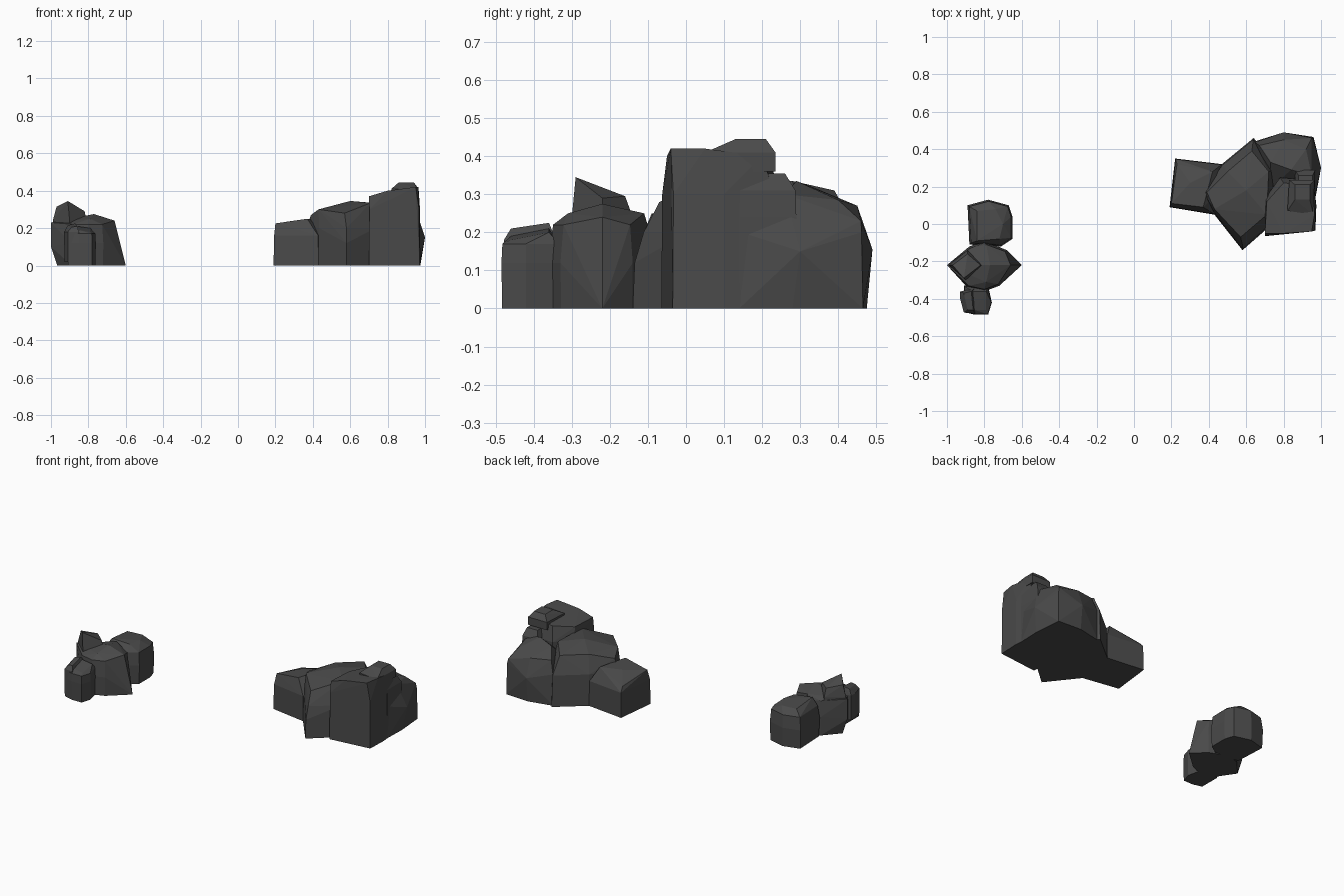
import bpy, bmesh
from mathutils import Vector

stone = bpy.data.materials.new("dark_stone")
stone.diffuse_color = (0.068, 0.068, 0.068, 1)


def rock(name, foot, levels, top):
    """Faceted boulder: hull of a footprint repeated at (height, scale) levels plus crown points."""
    cx = sum(p[0] for p in foot) / len(foot)
    cy = sum(p[1] for p in foot) / len(foot)
    bm = bmesh.new()
    for z, s in levels:
        for x, y in foot:
            bm.verts.new((cx + (x - cx) * s, cy + (y - cy) * s, z))
    for p in top:
        bm.verts.new(p)
    res = bmesh.ops.convex_hull(bm, input=bm.verts[:])
    junk = {g for k in ("geom_interior", "geom_unused") for g in res[k]
            if isinstance(g, bmesh.types.BMVert)}
    bmesh.ops.delete(bm, geom=list(junk), context='VERTS')
    bmesh.ops.recalc_face_normals(bm, faces=bm.faces[:])
    me = bpy.data.meshes.new(name)
    bm.to_mesh(me)
    bm.free()
    me.materials.append(stone)
    ob = bpy.data.objects.new(name, me)
    bpy.context.collection.objects.link(ob)
    return ob


# Small cluster on the left
rock("small_back_rock",
     [(-.89, .10), (-.78, .13), (-.67, .10), (-.65, .04), (-.65, -.08), (-.71, -.12), (-.88, -.11)],
     [(0, .97), (.12, 1), (.20, .93)],
     [(-.84, .07, .235), (-.74, .08, .235), (-.70, 0, .24), (-.72, -.08, .24), (-.84, -.09, .25)])
rock("small_middle_rock",
     [(-.97, -.22), (-.88, -.12), (-.80, -.09), (-.68, -.14), (-.65, -.22), (-.72, -.33), (-.80, -.36), (-.89, -.34)],
     [(0, .98), (.12, 1), (.22, .92)],
     [(-.60, -.22, 0), (-1.0, -.22, .10), (-1.0, -.22, .23), (-.66, -.22, .24),
      (-.79, -.11, .25), (-.77, -.22, .275), (-.79, -.31, .25)])
rock("small_peak",
     [(-.99, -.22), (-.90, -.30), (-.81, -.22), (-.89, -.14)],
     [(.1, 1), (.24, 1)],
     [(-.91, -.29, .345), (-.82, -.22, .29), (-.89, -.16, .295), (-.97, -.22, .315)])
rock("small_front_rock",
     [(-.91, -.47), (-.85, -.485), (-.78, -.485), (-.76, -.42), (-.78, -.33), (-.91, -.33)],
     [(0, .97), (.12, 1), (.17, .96)],
     [(-.85, -.46, .19), (-.79, -.46, .18), (-.79, -.36, .20), (-.86, -.36, .21)])
rock("small_front_slab",
     [(-.91, -.475), (-.85, -.48), (-.85, -.34), (-.93, -.36), (-.93, -.40)],
     [(.02, .96), (.18, .98)],
     [(-.89, -.46, .205), (-.86, -.46, .21), (-.87, -.36, .225), (-.91, -.37, .215)])

# Large cluster on the right
rock("large_left_rock",
     [(.19, .09), (.22, .35), (.34, .335), (.47, .32), (.50, .20), (.43, .05), (.32, .07)],
     [(0, 1), (.16, .98)],
     [(.20, .11, .225), (.23, .32, .19), (.30, .22, .24), (.37, .09, .25), (.42, .28, .25)])
rock("large_middle_rock",
     [(.36, .17), (.47, .32), (.64, .46), (.76, .30), (.74, .0), (.58, -.12), (.43, .05)],
     [(0, 1), (.20, .97)],
     [(.58, -.14, 0), (.58, -.135, .12), (.39, .17, .27), (.43, .08, .30), (.57, -.07, .28), (.50, .28, .31),
      (.60, .18, .345), (.63, .39, .31), (.71, .05, .335), (.72, .28, .335)])
rock("large_back_rock",
     [(.64, .44), (.80, .475), (.96, .465), (.965, .38), (.975, .28), (.97, .14), (.72, .18), (.67, .36)],
     [(0, 1), (.20, .97)],
     [(.80, .49, .155), (1.0, .30, .15), (.95, .46, .23), (.67, .42, .28), (.80, .45, .27), (.92, .40, .285),
      (.73, .33, .32), (.84, .29, .335), (.95, .26, .30)])
rock("large_right_rock",
     [(.70, -.065), (.97, -.035), (.975, .10), (.96, .235), (.78, .25), (.70, .14)],
     [(0, 1), (.30, .985)],
     [(.70, -.05, .37), (.80, -.05, .40), (.95, -.04, .42), (.965, .05, .42), (.96, .20, .40), (.80, .22, .39),
      (.71, .12, .37)])
rock("large_right_cap",
     [(.82, .07), (.96, .05), (.965, .235), (.83, .235)],
     [(.36, 1), (.41, 1)],
     [(.86, .13, .445), (.94, .13, .445), (.94, .21, .445), (.86, .21, .445)])
rock("large_side_step",
     [(.86, .14), (.97, .14), (.97, .29), (.86, .29)],
     [(.05, 1), (.24, 1), (.31, .97)],
     [(.955, .17, .355), (.955, .26, .355), (.88, .26, .355), (.88, .17, .355)])
